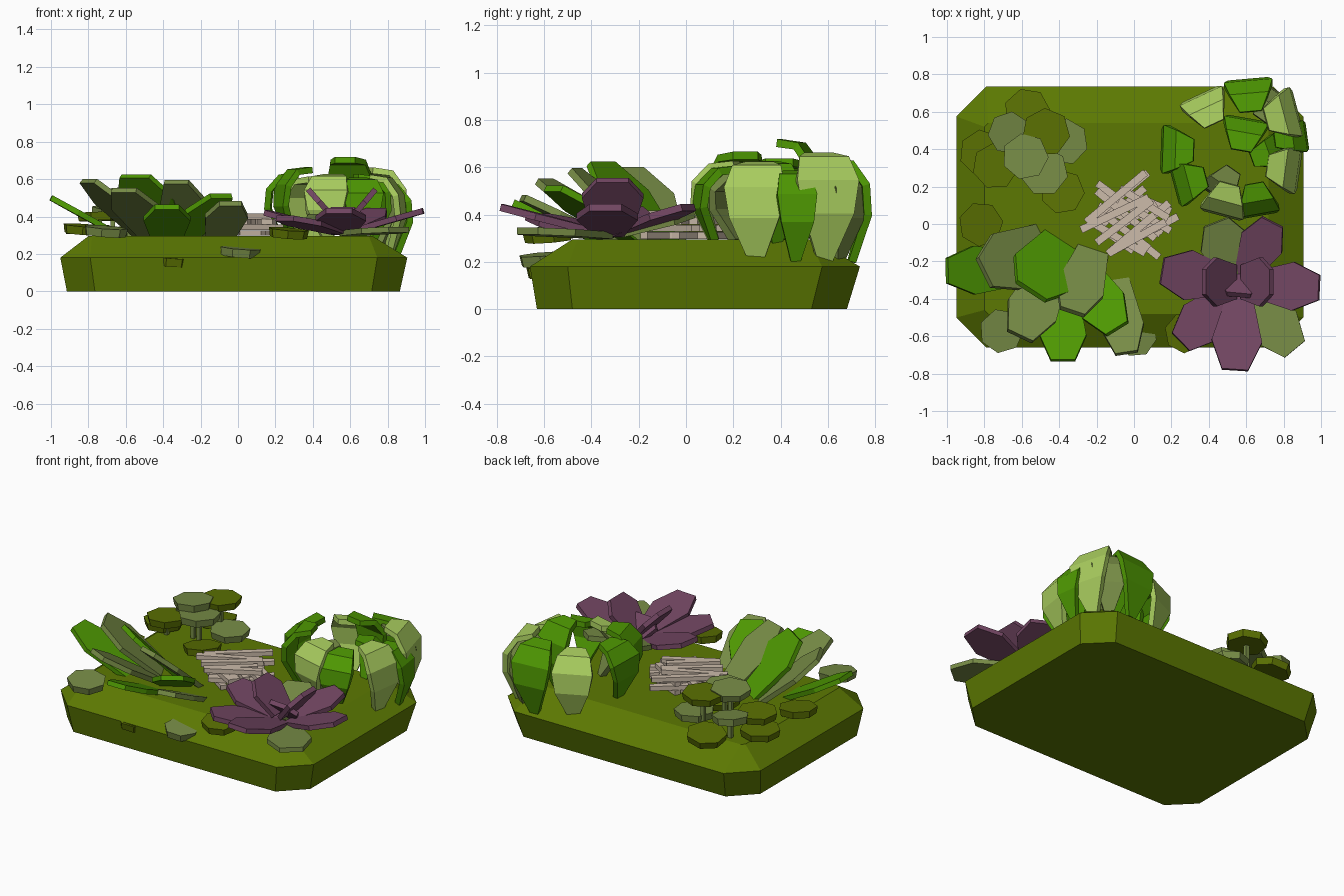
import bpy, bmesh, math, random
from mathutils import Vector, Matrix

if "Cube" in bpy.data.objects:
    bpy.data.objects.remove(bpy.data.objects["Cube"])
random.seed(4)


def srgb(name, r, g, b):
    m = bpy.data.materials.new(name)
    f = lambda c: ((c / 255 + 0.055) / 1.055) ** 2.4 if c > 10 else c / 255 / 12.92
    m.diffuse_color = (f(r), f(g), f(b), 1)
    m.use_nodes = True
    m.node_tree.nodes["Principled BSDF"].inputs["Base Color"].default_value = m.diffuse_color
    return m


MOSS = srgb("moss", 92, 121, 2)
OLIVE = srgb("olive", 90, 112, 2)
SAGE = srgb("sage", 119, 140, 70)
GREEN = srgb("leaf_green", 78, 152, 2)
LIGHT = srgb("light_green", 168, 204, 94)
PURPLE = srgb("purple", 114, 70, 98)
WOOD = srgb("pale_wood", 204, 187, 170)


def finish(name, bm, mat):
    bmesh.ops.recalc_face_normals(bm, faces=bm.faces)
    me = bpy.data.meshes.new(name)
    bm.to_mesh(me)
    bm.free()
    ob = bpy.data.objects.new(name, me)
    me.materials.append(mat)
    bpy.context.collection.objects.link(ob)
    return ob


def loft(bm, rings):
    # closed skin through equal-sized rings of points
    vs = [[bm.verts.new(p) for p in r] for r in rings]
    n = len(vs[0])
    for a, b in zip(vs, vs[1:]):
        for i in range(n):
            bm.faces.new((a[i], a[(i + 1) % n], b[(i + 1) % n], b[i]))
    bm.faces.new(vs[0])
    bm.faces.new(vs[-1])


def ribbon(name, path, widths, side, mat, thick=0.03):
    # flat leaf of varying width along a path
    path = [Vector(p) for p in path]
    side = Vector(side).normalized()
    rings = []
    for i, p in enumerate(path):
        t = path[min(i + 1, len(path) - 1)] - path[max(i - 1, 0)]
        n = t.cross(side).normalized() * thick / 2
        s = side * widths[i] / 2
        rings.append([p - s - n, p + s - n, p + s + n, p - s + n])
    bm = bmesh.new()
    loft(bm, rings)
    return finish(name, bm, mat)


def blade(name, base, tip, w, mat, root=0.45):
    # straight leaf, widest past the middle, blunt tip
    a, b = Vector(base), Vector(tip)
    d = b - a
    ribbon(name, [a, a + d * 0.64, b], [w * root, w, w * 0.52], (-d.y, d.x, 0), mat)


# ground slab
def octo(x0, x1, y0, y1, c, z):
    return [(x0 + c, y0, z), (x1 - c, y0, z), (x1, y0 + c, z), (x1, y1 - c, z),
            (x1 - c, y1, z), (x0 + c, y1, z), (x0, y1 - c, z), (x0, y0 + c, z)]


bm = bmesh.new()
loft(bm, [octo(-.915, .865, -.63, .68, .15, 0), octo(-.95, .905, -.66, .735, .16, .18),
          octo(-.80, .72, -.48, .54, .02, .295)])
finish("ground", bm, MOSS)

# pile of crossed sticks
for layer in range(4):
    for k in range(5):
        ang = math.radians((32 if layer % 2 else -30) + random.uniform(-10, 10))
        off = (k - 2) * 0.066 + random.uniform(-.015, .015)
        sl = random.uniform(-.06, .06)
        L = random.uniform(.32, .48) - abs(k - 2) * 0.03
        x = -.025 - math.sin(ang) * off + math.cos(ang) * sl
        y = .03 + math.cos(ang) * off * .85 + math.sin(ang) * sl
        bm = bmesh.new()
        bmesh.ops.create_cube(bm, size=1, matrix=Matrix.Translation((x, y, .312 + .03 * layer))
                              @ Matrix.Rotation(ang, 4, 'Z') @ Matrix.Diagonal((L, .04, .029, 1)))
        finish("stick", bm, WOOD)

# broad-leaved rosette at the front left
for base, tip, w, m in [
    ((-.60, -.24, .28), (-1.0, -.25, .50), .26, GREEN),
    ((-.48, -.10, .28), (-.80, -.26, .59), .33, SAGE),
    ((-.38, -.10, .28), (-.55, -.36, .615), .36, GREEN),
    ((-.43, -.22, .28), (-.61, -.60, .54), .28, SAGE),
    ((-.38, -.36, .28), (-.38, -.73, .45), .25, GREEN),
    ((-.22, -.14, .28), (-.33, -.47, .585), .26, SAGE),
    ((-.30, -.22, .28), (-.09, -.56, .51), .26, GREEN),
    ((-.10, -.30, .28), (-.04, -.69, .47), .23, SAGE),
]:
    blade("rosette_leaf", base, tip, w, m, .65)

# purple flower at the front right
for tip, w, m in [
    ((.74, .01, .43), .24, PURPLE), ((.99, -.34, .43), .26, PURPLE),
    ((.54, -.78, .43), .27, PURPLE), ((.25, -.63, .39), .26, PURPLE),
    ((.15, -.25, .42), .27, PURPLE), ((.44, .01, .40), .27, SAGE),
    ((.86, -.67, .33), .27, SAGE),
]:
    c = Vector((.57, -.32, .31))
    d = (Vector(tip) - c) * 0.08
    blade("flower_petal", c + d, tip, w, m)
for s in (-1, 1):
    blade("inner_petal", (.56 + .02 * s, -.31, .36), (.555 + .18 * s, -.31, .545), .26, PURPLE, .7)
blade("inner_petal", (.57, -.27, .32), (.56, -.38, .44), .24, PURPLE)

# cupped leaves of the round bush: narrow root, wide middle, top curling inward
for x, y, ang, z0, z1, w, m in [
    (.16, .40, 178, .29, .63, .26, GREEN), (.23, .21, 195, .29, .66, .24, GREEN),
    (.47, .06, 255, .29, .62, .24, LIGHT), (.67, .06, 280, .29, .60, .22, GREEN),
    (.87, .29, -8, .20, .62, .26, LIGHT), (.91, .47, 8, .20, .58, .17, GREEN),
    (.86, .60, 15, .20, .66, .27, LIGHT), (.78, .40, 20, .28, .62, .18, GREEN),
    (.61, .76, 95, .20, .64, .26, GREEN), (.36, .68, 115, .20, .61, .25, LIGHT),
    (.77, .69, 55, .20, .62, .22, SAGE), (.60, .55, 80, .29, .715, .24, GREEN),
    (.44, .16, 235, .29, .58, .2, SAGE),
]:
    a = math.radians(ang)
    o = Vector((math.cos(a), math.sin(a), 0))
    P, h = Vector((x, y, 0)), z1 - z0
    prof = [(-.06, 0, .22), (0, .45, .82), (-.01, .74, 1), (-.07, .94, .8), (-.16, .97, .45)]
    ribbon("bush_leaf", [P + o * r + Vector((0, 0, z0 + h * z)) for r, z, _ in prof],
           [w * k for _, _, k in prof], (-o.y, o.x, 0), m, .034)

# flat seven-sided pads, the raised ones on stems
for x, y, z, r, m in [
    (-.57, .60, .32, .125, OLIVE), (-.67, .49, .42, .115, SAGE), (-.47, .49, .52, .13, OLIVE),
    (-.37, .44, .36, .125, SAGE), (-.58, .36, .53, .125, SAGE), (-.81, .38, .33, .125, OLIVE),
    (-.74, .31, .40, .125, OLIVE), (-.48, .28, .49, .13, SAGE), (-.38, .17, .35, .12, OLIVE),
    (-.82, .0, .33, .12, OLIVE), (-.71, -.57, .32, .12, SAGE), (-.35, -.58, .16, .10, OLIVE),
    (.01, -.60, .21, .11, SAGE), (.27, -.58, .31, .11, OLIVE),
]:
    tilt = random.uniform(-.12, .12) if y > -.5 else .08
    bm = bmesh.new()
    bmesh.ops.create_cone(bm, cap_ends=True, segments=7, radius1=r * .93, radius2=r, depth=.045,
                          matrix=Matrix.Translation((x, y, z)) @ Matrix.Rotation(tilt, 4, 'Y')
                          @ Matrix.Rotation(tilt, 4, 'X')
                          @ Matrix.Rotation(random.uniform(0, 1), 4, 'Z'))
    finish("pad", bm, m)
    if z > .38:
        bm = bmesh.new()
        bmesh.ops.create_cube(bm, size=1, matrix=Matrix.Translation((x, y, (z + .26) / 2))
                              @ Matrix.Diagonal((.025, .025, z - .26, 1)))
        finish("pad_stem", bm, SAGE)
